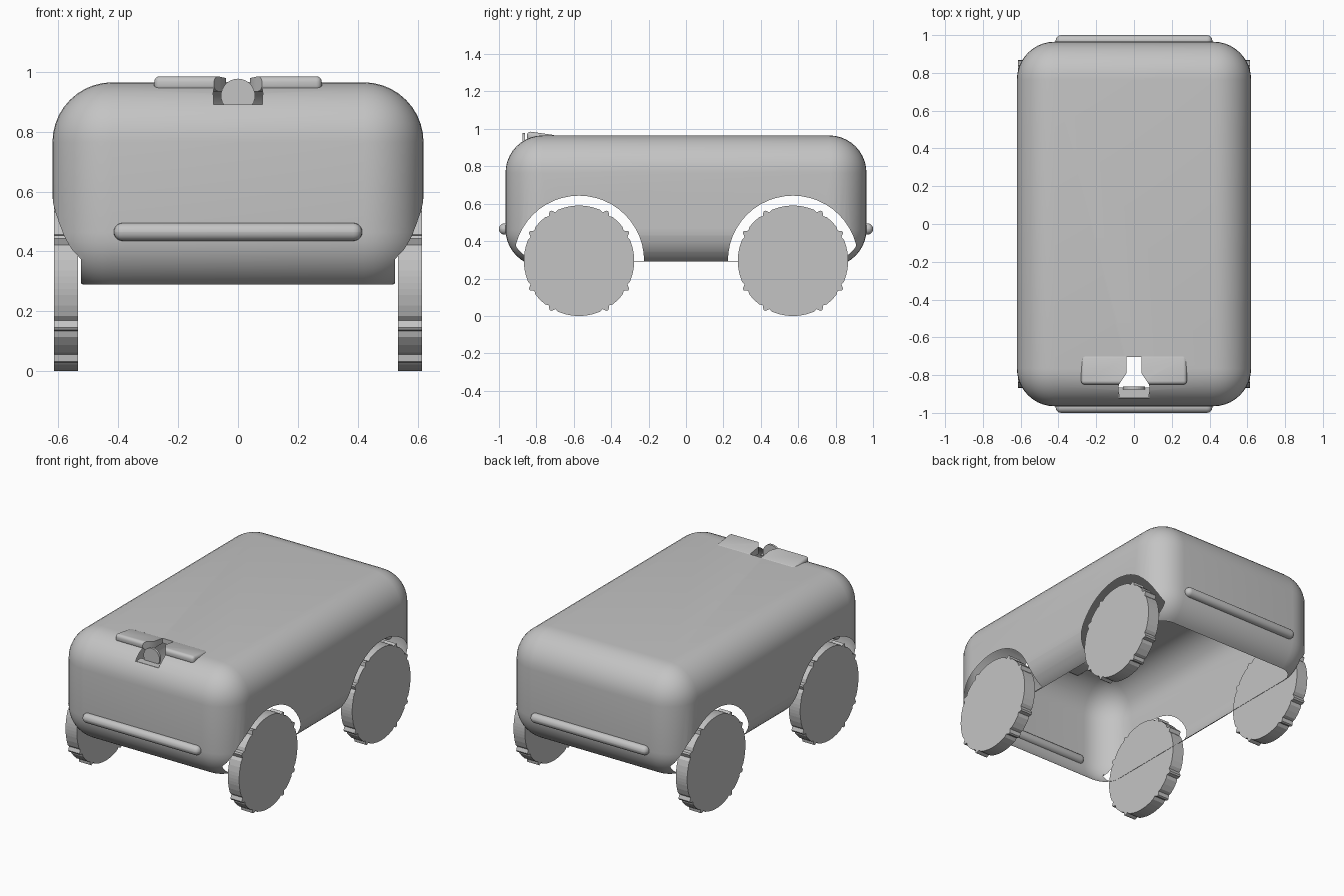
import bpy, bmesh, math
from mathutils import Vector

cube = bpy.data.objects.get("Cube")
if cube:
    bpy.data.objects.remove(cube, do_unlink=True)

grey = bpy.data.materials.new("plain_grey")
grey.use_nodes = True
GREY = (0.55, 0.55, 0.55, 1)
grey.diffuse_color = GREY
grey.node_tree.nodes["Principled BSDF"].inputs["Base Color"].default_value = GREY


def finish(name, bm, smooth=False):
    bmesh.ops.recalc_face_normals(bm, faces=bm.faces)
    mesh = bpy.data.meshes.new(name)
    bm.to_mesh(mesh)
    bm.free()
    mesh.materials.append(grey)
    obj = bpy.data.objects.new(name, mesh)
    bpy.context.collection.objects.link(obj)
    if smooth:
        shade(obj)
    return obj


def shade(obj):
    bpy.ops.object.select_all(action="DESELECT")
    obj.select_set(True)
    bpy.context.view_layer.objects.active = obj
    bpy.ops.object.shade_smooth_by_angle(angle=math.radians(35))


def rounded_box(lo, hi, radius, segments):
    bm = bmesh.new()
    bmesh.ops.create_cube(bm, size=1)
    for v in bm.verts:
        v.co = [hi[i] if v.co[i] > 0 else lo[i] for i in range(3)]
    bmesh.ops.bevel(bm, geom=bm.edges[:], offset=radius, segments=segments,
                    profile=0.5, affect="EDGES")
    return bm


def prism(name, points, axis, lo, hi, smooth=False):
    """Extrude a flat outline along one axis."""
    bm = bmesh.new()
    place = {"x": lambda u, v, t: (t, u, v),
             "y": lambda u, v, t: (u, t, v),
             "z": lambda u, v, t: (u, v, t)}[axis]
    a = [bm.verts.new(place(u, v, lo)) for u, v in points]
    b = [bm.verts.new(place(u, v, hi)) for u, v in points]
    bm.faces.new(a)
    bm.faces.new(b)
    n = len(points)
    for i in range(n):
        j = (i + 1) % n
        bm.faces.new((a[i], a[j], b[j], b[i]))
    return finish(name, bm, smooth)


def circle(cu, cv, r, n):
    return [(cu + r * math.cos(math.tau * i / n), cv + r * math.sin(math.tau * i / n))
            for i in range(n)]


def carve(obj, cutters, rule=None):
    """Subtract the cutters, then optionally edit the resulting mesh."""
    for c in cutters:
        m = obj.modifiers.new("cut", "BOOLEAN")
        m.operation, m.solver, m.object = "DIFFERENCE", "EXACT", c
    bpy.context.view_layer.update()
    bm = bmesh.new()
    bm.from_object(obj, bpy.context.evaluated_depsgraph_get())
    if rule:
        rule(bm)
    obj.modifiers.clear()
    bm.to_mesh(obj.data)
    bm.free()
    shade(obj)


# Body size and wheel placement
LOW, HIGH, ROUND = (-0.62, -0.965, 0.263), (0.62, 0.965, 0.965), 0.2
RIM, AXLE_Y, AXLE_Z = 0.29, 0.572, 0.295
mid = (Vector(LOW) + Vector(HIGH)) / 2
half = (Vector(HIGH) - Vector(LOW)) / 2


def off_surface(p):
    q = [max(abs(p[i] - mid[i]) - half[i] + ROUND, 0) for i in range(3)]
    return abs(Vector(q).length - ROUND) > 0.006


def open_shell(bm):
    # Remove the pocket walls and the underside so only a thin shell remains
    inner = [f for f in bm.faces if off_surface(f.calc_center_median())]
    bmesh.ops.delete(bm, geom=inner, context="FACES")
    bmesh.ops.bisect_plane(bm, geom=bm.verts[:] + bm.edges[:] + bm.faces[:],
                           plane_co=(0, 0, RIM), plane_no=(0, 0, 1), clear_inner=True)


# Cutters: wheel arches and the keyhole slot for the latch
arches = []
for sx in (-1, 1):
    for sy in (-1, 1):
        lo, hi = sorted((sx * 0.525, sx * 0.8))
        arches.append(prism("arch_cutter", circle(sy * AXLE_Y, AXLE_Z, 0.348, 48), "x", lo, hi))
right_half = [(0.04, -0.705), (0.04, -0.79), (0.06, -0.82), (0.08, -0.85),
              (0.083, -0.88), (0.08, -0.95)]
slot_outline = right_half + [(-x, y) for x, y in reversed(right_half)]
slot = prism("slot_cutter", slot_outline, "z", 0.89, 1.1)

# Body shell
body = finish("body_shell", rounded_box(LOW, HIGH, ROUND, 10))
carve(body, arches + [slot], open_shell)

# Raised latch plate on top, sloping down to the rear
bm = rounded_box((-0.28, -0.85, 0.935), (0.28, -0.69, 0.985), 0.019, 4)
for v in bm.verts:
    if v.co.z > 0.955:
        v.co.z -= 0.021 * max(0, (v.co.y + 0.8) / 0.11)
plate = finish("latch_plate", bm)
carve(plate, [slot])

for c in arches + [slot]:
    bpy.data.objects.remove(c, do_unlink=True)

# Latch button and the ledge it stands on
button = [(x, max(z, 0.89)) for x, z in circle(0, 0.92, 0.057, 32)]
button = [p for i, p in enumerate(button) if p[1] > 0.89 or button[i - 1][1] > 0.89
          or button[(i + 1) % len(button)][1] > 0.89]
prism("latch_button", button, "y", -0.875, -0.86)
prism("latch_ledge", [(-0.082, -0.866), (0.082, -0.866), (0.08, -0.918), (-0.08, -0.918)],
      "z", 0.885, 0.89)

# Bumper bars, front and back
for name, s in (("front_bumper", -1), ("back_bumper", 1)):
    y = s * 0.97
    bar = rounded_box((-0.415, y - 0.03, 0.435), (0.415, y + 0.03, 0.495), 0.0295, 5)
    finish(name, bar, True)

# Wheel outline: a disc with small tread ridges
tread = []
for k in range(12):
    if k % 3:
        tread += [(30 * k + d, r) for d, r in ((-4, 0.288), (-1, 0.307), (1, 0.307), (4, 0.288))]
    else:
        tread += [(30 * k + d, 0.295) for d in (-4, 0, 4)]
    tread += [(30 * k + d, 0.295) for d in (8, 15, 22)]
for sx, side in ((1, "left"), (-1, "right")):
    for sy, end in ((-1, "front"), (1, "back")):
        rim = [(sy * AXLE_Y + r * math.cos(math.radians(a)),
                AXLE_Z + r * math.sin(math.radians(a))) for a, r in tread]
        lo, hi = sorted((sx * 0.535, sx * 0.615))
        prism(f"{end}_{side}_wheel", rim, "x", lo, hi)
